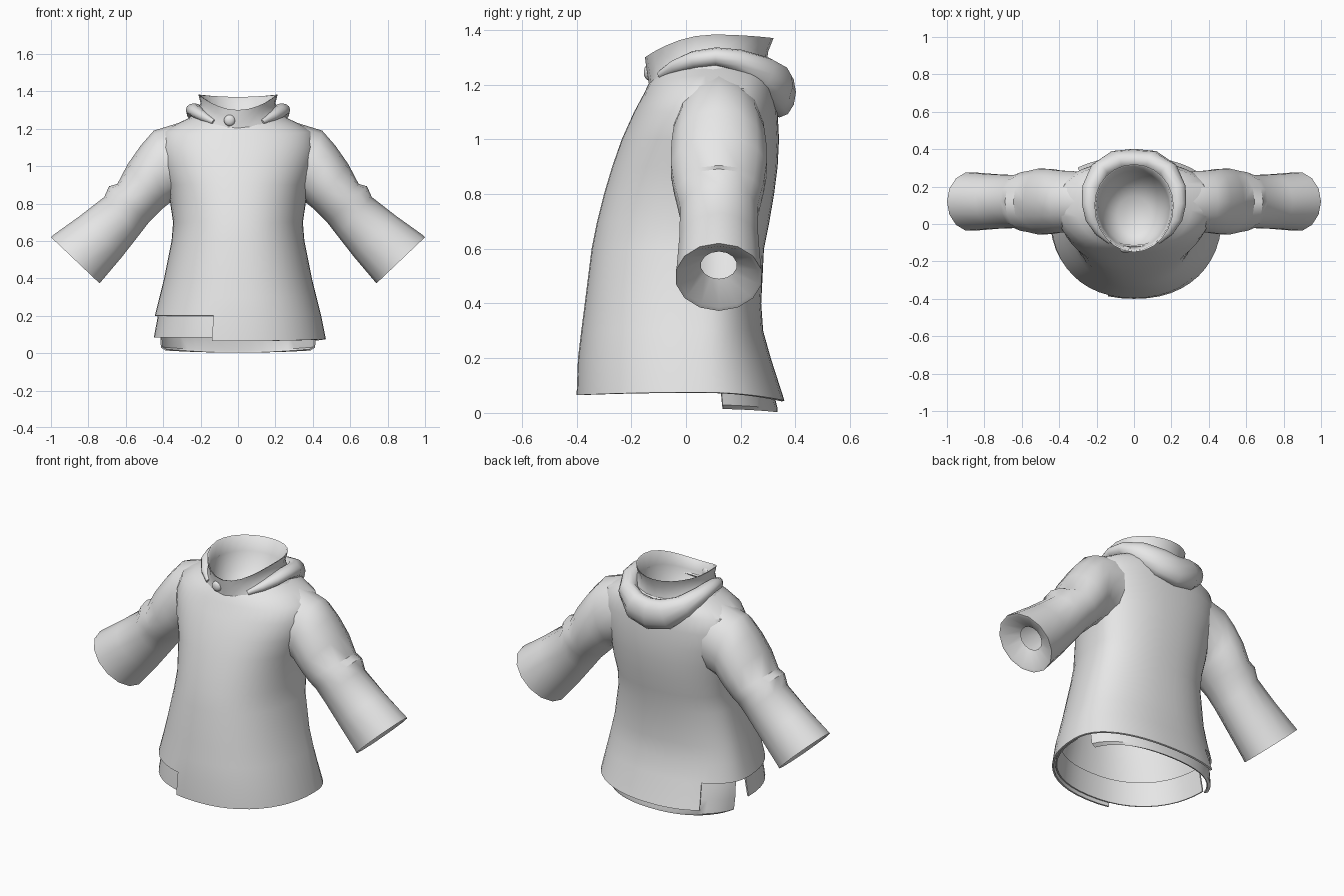
import bpy, bmesh, math
from mathutils import Vector

cube = bpy.data.objects.get("Cube")
if cube:
    bpy.data.objects.remove(cube, do_unlink=True)

cloth = bpy.data.materials.new("light_grey_cloth")
cloth.use_nodes = True
GREY = (0.8, 0.8, 0.8, 1)
cloth.diffuse_color = GREY
cloth.node_tree.nodes["Principled BSDF"].inputs["Base Color"].default_value = GREY


def finish(bm, name, thick=0, angle=40):
    """Turn a bmesh into a shaded object, optionally given cloth thickness."""
    bmesh.ops.recalc_face_normals(bm, faces=bm.faces)
    mesh = bpy.data.meshes.new(name)
    bm.to_mesh(mesh)
    bm.free()
    ob = bpy.data.objects.new(name, mesh)
    bpy.context.collection.objects.link(ob)
    mesh.materials.append(cloth)
    bpy.ops.object.select_all(action='DESELECT')
    ob.select_set(True)
    bpy.context.view_layer.objects.active = ob
    if thick:
        mod = ob.modifiers.new("cloth_thickness", 'SOLIDIFY')
        mod.thickness = thick
        mod.offset = -1
        bpy.ops.object.modifier_apply(modifier=mod.name)
    bpy.ops.object.shade_smooth_by_angle(angle=math.radians(angle))


def loft(name, rings, caps=(False, False), keep=None, thick=0, angle=40):
    """Skin closed rings of points; keep() decides which faces stay."""
    bm = bmesh.new()
    rows = [[bm.verts.new(p) for p in ring] for ring in rings]
    n = len(rows[0])
    for low, high in zip(rows, rows[1:]):
        for i in range(n):
            j = (i + 1) % n
            bm.faces.new((low[i], low[j], high[j], high[i]))
    for wanted, row in zip(caps, (rows[0], rows[-1])):
        if wanted:
            bm.faces.new(row)
    if keep:
        drop = [f for f in bm.faces if not keep(f.calc_center_median())]
        bmesh.ops.delete(bm, geom=drop, context='FACES')
    finish(bm, name, thick, angle)


def hoop(hw, front, back, mid, zs, zf=None, zb=None, n=48, power=0.9):
    """Level or tilted oval: half width, front y, back y, widest y, side/front/back z."""
    zf = zs if zf is None else zf
    zb = zs if zb is None else zb
    pts = []
    for i in range(n):
        a = math.tau * i / n
        c, s = math.cos(a), math.sin(a)
        reach, end = (back - mid, zb) if s > 0 else (mid - front, zf)
        pts.append((hw * math.copysign(abs(c) ** power, c),
                    mid + reach * math.copysign(abs(s) ** power, s),
                    zs + (end - zs) * s * s))
    return pts


def oval(top, bottom, ry, cy, n=14):
    """Sleeve section between an upper and a lower (x, z) point."""
    top, bottom = Vector((top[0], cy, top[1])), Vector((bottom[0], cy, bottom[1]))
    mid, half = (top + bottom) / 2, (top - bottom) / 2
    return [mid + half * math.cos(math.tau * i / n)
            + Vector((0, ry * math.sin(math.tau * i / n), 0)) for i in range(n)]


# Torso with a stepped notch in the hem on the right side
def outside_notch(c):
    edge = -0.125 if c.y < 0.05 else -0.28
    return c.z > 0.2 or c.x > edge

loft("torso", [
    hoop(.47, -.40, .36, .05, .075, .065, .045),
    hoop(.445, -.395, .31, .05, .2),
    hoop(.42, -.383, .282, .06, .3),
    hoop(.395, -.37, .275, .06, .4),
    hoop(.355, -.345, .285, .08, .6),
    hoop(.347, -.325, .305, .1, .7),
    hoop(.362, -.30, .322, .12, .8),
    hoop(.375, -.27, .335, .12, .9),
    hoop(.41, -.235, .34, .12, 1.0),
    hoop(.425, -.19, .335, .12, 1.1),
    hoop(.40, -.155, .325, .12, 1.185, 1.165, 1.19),
    hoop(.31, -.138, .31, .11, 1.235, 1.2, 1.24),
    hoop(.21, -.12, .28, .1, 1.28, 1.225, 1.27),
], keep=outside_notch, thick=0.01)

# Under-layers: a hem facing along the front and a longer tail at the back
loft("front_hem_facing", [
    hoop(.45, -.386, .30, .05, .085),
    hoop(.434, -.382, .30, .05, .17),
    hoop(.425, -.376, .28, .05, .225),
], keep=lambda c: c.y < 0.02, thick=0.008)

loft("back_under_panel", [
    hoop(.40, -.38, .335, .05, .015, .015, .003),
    hoop(.425, -.38, .335, .05, .03, .03, .015),
    hoop(.43, -.38, .315, .05, .1),
    hoop(.43, -.38, .295, .05, .19),
    hoop(.42, -.37, .281, .05, .24),
], keep=lambda c: c.y > 0.13, thick=0.008)

# Sleeves: outer cloth and a turned-in cuff narrowing to the wrist hole
SECTIONS = [
    ((.30, 1.236), (.30, .82), .165),
    ((.45, 1.19), (.35, .815), .17),
    ((.52, 1.11), (.375, .795), .178),
    ((.59, 1.01), (.40, .775), .18),
    ((.645, .905), (.44, .735), .168),
    ((.69, .892), (.48, .695), .16),
    ((.715, .835), (.53, .63), .145),
    ((.85, .73), (.62, .515), .148),
    ((.99, .63), (.73, .385), .158),
    ((1.0, .62), (.74, .373), .16),
    ((.987, .61), (.75, .386), .147),
    ((.88, .59), (.78, .49), .066),
]
for side, sign in (("left", 1), ("right", -1)):
    loft(side + "_sleeve",
         [[(sign * p.x, p.y, p.z) for p in oval(t, b, ry, .12)]
          for t, b, ry in SECTIONS])

# Standing collar, turning over into a closed bowl inside
loft("collar", [
    hoop(.27, -.135, .30, .1, 1.25, 1.195, 1.22, 24, 1),
    hoop(.225, -.138, .295, .1, 1.29, 1.22, 1.27, 24, 1),
    hoop(.20, -.145, .30, .1, 1.335, 1.26, 1.32, 24, 1),
    hoop(.212, -.15, .32, .1, 1.383, 1.30, 1.37, 24, 1),
    hoop(.204, -.142, .312, .1, 1.38, 1.297, 1.366, 24, 1),
    hoop(.19, -.13, .285, .09, 1.30, 1.24, 1.29, 24, 1),
    hoop(.165, -.11, .24, .07, 1.2, 1.17, 1.2, 24, 1),
    hoop(.09, -.05, .15, .05, 1.12, 1.12, 1.12, 24, 1),
], caps=(False, True), angle=60)

# Folded hood: a tapered roll hung around the back of the collar
half_path = [
    ((.13, -.095, 1.235), .012, .014),
    ((.185, -.04, 1.265), .026, .026),
    ((.222, .03, 1.29), .038, .033),
    ((.234, .11, 1.302), .045, .034),
    ((.228, .19, 1.288), .05, .042),
    ((.185, .28, 1.238), .055, .068),
    ((.1, .333, 1.19), .06, .088),
    ((0, .342, 1.172), .06, .092),
]
path = half_path + [((-p[0], p[1], p[2]), w, h) for p, w, h in half_path[-2::-1]]
rings = []
for i, (p, w, h) in enumerate(path):
    ahead = Vector(path[min(i + 1, len(path) - 1)][0])
    behind = Vector(path[max(i - 1, 0)][0])
    run = (ahead - behind).normalized()
    out = run.cross(Vector((0, 0, 1))).normalized()
    up = out.cross(run)
    rings.append([Vector(p) + out * w * math.cos(a) + up * h * math.sin(a)
                  for a in (math.tau * k / 12 for k in range(12))])
loft("folded_hood", rings, caps=(True, True), angle=60)

# Collar button
bm = bmesh.new()
bmesh.ops.create_uvsphere(bm, u_segments=16, v_segments=10, radius=0.03)
bmesh.ops.scale(bm, vec=(1, .6, 1), verts=bm.verts)
bmesh.ops.translate(bm, vec=(-.045, -.136, 1.245), verts=bm.verts)
finish(bm, "collar_button")
